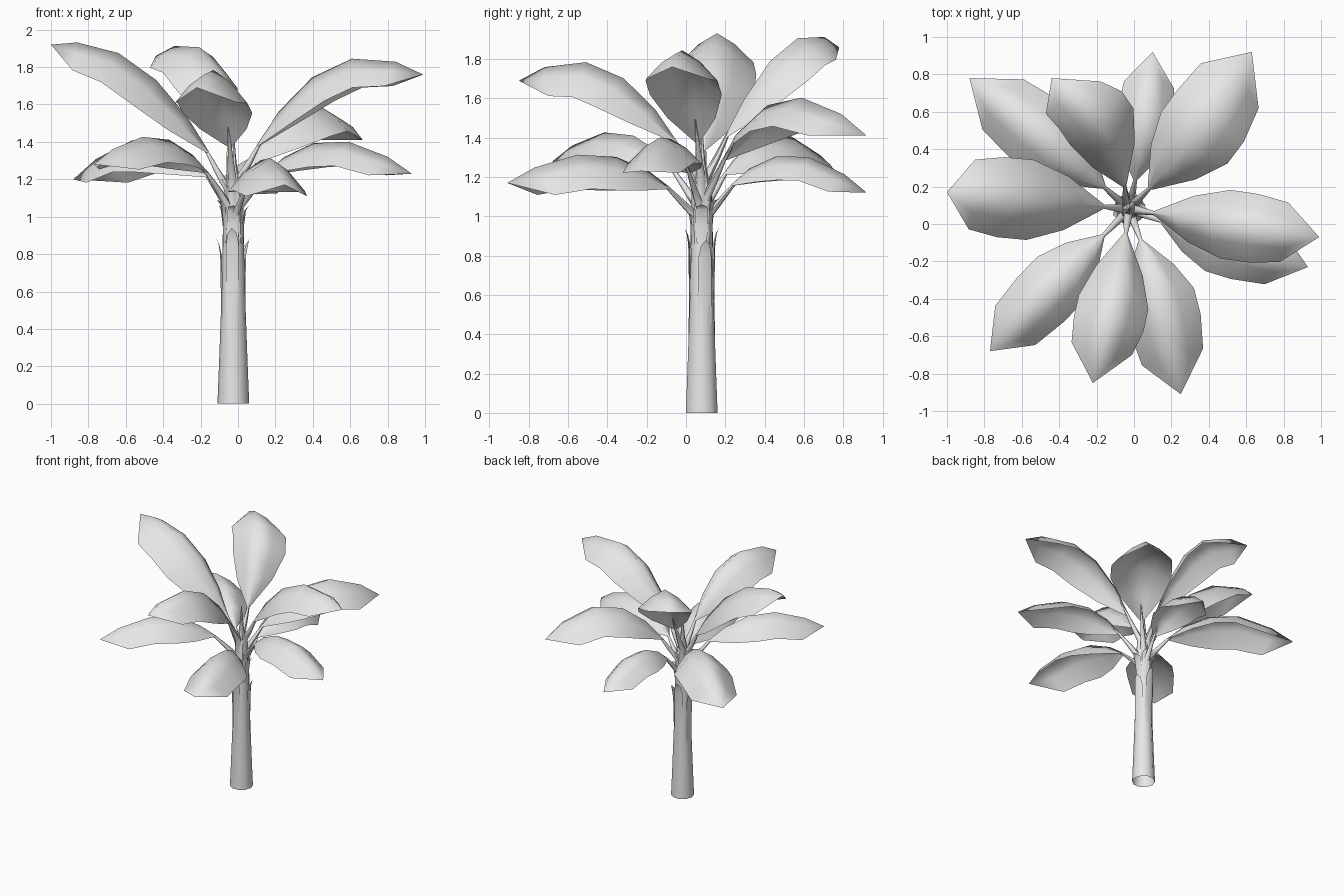
import bpy, bmesh, math
from mathutils import Vector

cube = bpy.data.objects.get("Cube")
if cube:
    bpy.data.objects.remove(cube, do_unlink=True)

grey = bpy.data.materials.new("plain_grey")
grey.use_nodes = True
grey.diffuse_color = (0.8, 0.8, 0.8, 1)
grey.node_tree.nodes["Principled BSDF"].inputs["Base Color"].default_value = (0.8, 0.8, 0.8, 1)

HUB = Vector((-0.025, 0.08, 0))
UP = Vector((0, 0, 1))


def finish(name, bm, smooth_angle=180):
    bmesh.ops.remove_doubles(bm, verts=bm.verts, dist=0.0001)
    mesh = bpy.data.meshes.new(name)
    bm.to_mesh(mesh)
    bm.free()
    mesh.materials.append(grey)
    obj = bpy.data.objects.new(name, mesh)
    bpy.context.collection.objects.link(obj)
    bpy.ops.object.select_all(action='DESELECT')
    obj.select_set(True)
    bpy.context.view_layer.objects.active = obj
    bpy.ops.object.shade_smooth_by_angle(angle=math.radians(smooth_angle))


def skin(bm, rows, closed=False):
    """Join rows of points with quads."""
    rows = [[bm.verts.new(p) for p in row] for row in rows]
    n = len(rows[0])
    for low, high in zip(rows, rows[1:]):
        for i in range(n if closed else n - 1):
            j = (i + 1) % n
            bm.faces.new((low[i], low[j], high[j], high[i]))


def tube(bm, points, radii, side, sides):
    """Sweep a round section along points; side is square to the path."""
    rows = []
    for k, (p, r) in enumerate(zip(points, radii)):
        tangent = points[min(k + 1, len(points) - 1)] - points[max(k - 1, 0)]
        other = tangent.normalized().cross(side)
        rows.append([p + r * (side * math.cos(a) + other * math.sin(a))
                     for a in (2 * math.pi * i / sides for i in range(sides))])
    skin(bm, rows, closed=True)


def column(name, profile, sides):
    bm = bmesh.new()
    tube(bm, [HUB + UP * z for z, r in profile], [r for z, r in profile],
         Vector((1, 0, 0)), sides)
    finish(name, bm, 40)


# Trunk and the inner stem that ends in an unopened leaf
column("trunk", [(0, 0.085), (0.2, 0.077), (0.5, 0.066), (0.86, 0.056)], 10)
column("crown_stem", [(0.8, 0.05), (1.0, 0.056), (1.15, 0.046), (1.28, 0.018), (1.46, 0.002)], 8)


# Dry sheaths wrapped on the trunk, with tips curling outward
def sheath(name, degrees, bottom, top, radius, flare):
    bm = bmesh.new()
    rows = []
    for f, spread, out in ((0, 0.4, 0), (0.5, 0.6, 0), (0.88, 0.5, 0.3), (0.96, 0.3, 0.6), (1, 0, 1)):
        z = bottom + (top - bottom) * f
        r = radius + 0.016 * (1 - z) + flare * out
        row = []
        for u in (-1, 0, 1):
            a = math.radians(degrees) + u * spread
            row.append(HUB + Vector((r * math.cos(a), r * math.sin(a), z)))
        rows.append(row)
    skin(bm, rows)
    finish(name, bm, 60)


for i, angle in enumerate((15, 95, 180, 265)):
    sheath(f"trunk_sheath_{i + 1}", angle, 0.17 + 0.1 * (i % 2), 0.88 + 0.06 * (i % 2), 0.058, 0.03)
for i, angle in enumerate((0, 70, 140, 200, 270)):
    sheath(f"crown_sheath_{i + 1}", angle, 0.84, 1.06 + 0.03 * (i % 2), 0.056, 0.04)


# Leaves: an arched stalk carrying a folded blade
WIDTHS = ((0, 0.07), (0.15, 0.67), (0.36, 1), (0.6, 1), (0.85, 0.87), (1, 0))


def leaf(name, tip, base_z, arch_z, half_width, start, bend, droop):
    tip = Vector(tip)
    flat = (tip - HUB) * Vector((1, 1, 0))
    out = flat.normalized()
    side = UP.cross(out)
    base = HUB + out * 0.03 + UP * base_z
    middle = HUB + flat * 0.45 + UP * arch_z + side * bend

    def arc(t):
        return base * (1 - t) ** 2 + middle * 2 * t * (1 - t) + tip * t * t

    def normal(t):
        return ((middle - base) * (1 - t) + (tip - middle) * t).normalized().cross(side)

    bm = bmesh.new()
    rows = []
    for f, w in WIDTHS:
        t = start + (1 - start) * f
        w *= half_width
        rows.append([arc(t) + side * w * u - normal(t) * w * droop * abs(u) ** 1.4
                     for u in (-1, -0.5, 0, 0.5, 1)])
    skin(bm, rows)
    finish(name + "_blade", bm)

    # Stalk tapering out of the crown and ending under the blade
    bm = bmesh.new()
    root = HUB + out * 0.022 + UP * (base_z - 0.16)
    points = [root, base] + [arc(t) - normal(t) * 0.01 for t in (start / 2, start, start + 0.08)]
    tube(bm, points, (0.034, 0.024, 0.017, 0.01, 0.003), side, 6)
    finish(name + "_stalk", bm, 60)


# Tip, base height, arch height, half width, blade start, sideways bend, droop
LEAVES = {
    "upper_left": ((0.99, -0.07, 1.76), 1.2, 2.1, 0.185, 0.11, -0.01, 0.85),
    "upper_right": ((-1.0, 0.17, 1.92), 1.15, 2.03, 0.215, 0.12, 0, 0.8),
    "upper_back": ((-0.44, 0.78, 1.86), 1.2, 2.14, 0.195, 0.12, -0.2, 0.75),
    "upper_front": ((-0.22, -0.85, 1.69), 1.2, 2.03, 0.19, 0.12, 0.04, 0.95),
    "middle_back_left": ((0.63, 0.92, 1.41), 1.1, 1.92, 0.225, 0.13, -0.08, 0.65),
    "lower_left": ((0.93, -0.23, 1.23), 1.05, 1.66, 0.175, 0.17, -0.03, 0.75),
    "lower_back": ((0.1, 0.92, 1.12), 1.0, 1.56, 0.155, 0.17, -0.03, 0.8),
    "lower_back_right": ((-0.88, 0.78, 1.2), 1.05, 1.7, 0.2, 0.15, -0.02, 0.85),
    "lower_front_right": ((-0.77, -0.68, 1.28), 1.05, 1.67, 0.172, 0.18, 0, 0.8),
    "lower_front_left": ((0.25, -0.91, 1.17), 1.0, 1.535, 0.195, 0.16, 0.05, 0.9),
}
for name, spec in LEAVES.items():
    leaf(name + "_leaf", *spec)
